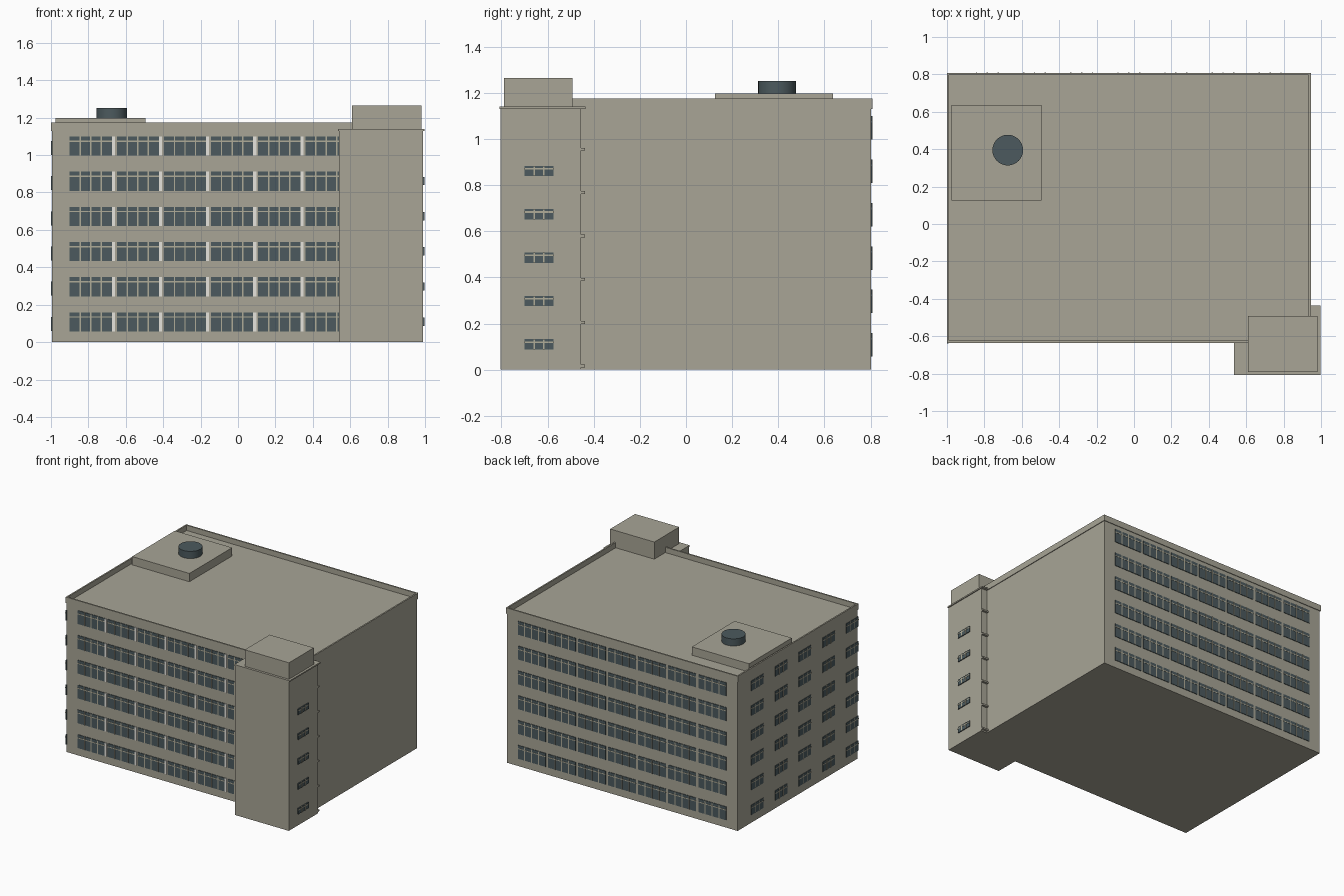
import bpy, bmesh
from mathutils import Matrix, Vector

old = bpy.data.objects.get("Cube")
if old:
    bpy.data.objects.remove(old, do_unlink=True)


def linear(c):
    c /= 255
    return c / 12.92 if c <= 0.04045 else ((c + 0.055) / 1.055) ** 2.4


def material(name, *rgb):
    m = bpy.data.materials.new(name)
    m.use_nodes = True
    col = [linear(c) for c in rgb] + [1]
    m.diffuse_color = col
    m.node_tree.nodes["Principled BSDF"].inputs["Base Color"].default_value = col
    return m


WALL = material("warm_grey_wall", 168, 165, 150)
GLASS = material("dark_slate_glass", 76, 90, 94)
FRAME = material("pale_tan_frame", 176, 172, 152)
WHITE = material("white_panel", 248, 246, 238)


def add_box(bm, x, y, z, mat=0, frame=Matrix()):
    """Box from three (low, high) ranges, placed in a local frame."""
    size = Matrix.Diagonal((x[1] - x[0], y[1] - y[0], z[1] - z[0], 1))
    mid = Matrix.Translation([(r[0] + r[1]) / 2 for r in (x, y, z)])
    out = bmesh.ops.create_cube(bm, size=1, matrix=frame @ mid @ size)
    for f in {f for v in out["verts"] for f in v.link_faces}:
        f.material_index = mat


def finish(name, bm, mats):
    bmesh.ops.recalc_face_normals(bm, faces=bm.faces)
    me = bpy.data.meshes.new(name)
    bm.to_mesh(me)
    bm.free()
    for m in mats:
        me.materials.append(m)
    ob = bpy.data.objects.new(name, me)
    bpy.context.scene.collection.objects.link(ob)
    return ob


def boxes(name, *ranges, mat=WALL):
    bm = bmesh.new()
    for r in ranges:
        add_box(bm, *r)
    return finish(name, bm, [mat])


FLOOR = 0.188            # storey height
ROOF, TOP = 1.135, 1.175  # roof deck and parapet top

# Main block and the parapet band around its roof
boxes("main_block", ((-0.995, 0.94), (-0.63, 0.803), (0, ROOF)))
x0, x1, y0, y1, t = -1, 0.945, -0.635, 0.808, 0.011
band = (ROOF - 0.005, TOP)
boxes("roof_parapet",
      ((x0, x1), (y0, y0 + t), band), ((x0, x1), (y1 - t, y1), band),
      ((x0, x0 + t), (y0 + t, y1 - t), band), ((x1 - t, x1), (y0 + t, y1 - t), band))

# Stair tower with cap, rooftop room and small ledges on its rear
boxes("stair_tower", ((0.54, 0.99), (-0.805, -0.455), (0, 1.13)))
boxes("tower_cap", ((0.535, 0.997), (-0.808, -0.636), (1.13, 1.14)),
      ((0.946, 0.997), (-0.636, -0.435), (1.13, 1.14)))
boxes("tower_roof_room", ((0.61, 0.98), (-0.79, -0.492), (1.13, 1.265)))
boxes("tower_rear_ledges", *[((0.93, 0.99), (-0.46, -0.438), (z, z + 0.012))
                             for z in [0.01 + FLOOR * i for i in range(6)]])

# Rooftop plant base and round vent
boxes("roof_plant_base", ((-0.975, -0.495), (0.125, 0.637), (ROOF - 0.005, 1.198)))
bm = bmesh.new()
bmesh.ops.create_cone(bm, cap_ends=True, segments=32, radius1=0.082, radius2=0.082,
                      depth=0.06, matrix=Matrix.Translation((-0.675, 0.395, 1.222)))
vent = finish("roof_vent", bm, [GLASS])
bpy.context.view_layer.objects.active = vent
vent.select_set(True)
bpy.ops.object.shade_smooth_by_angle()
vent.select_set(False)


def facade(name, origin, along, out, starts, width, z0, height, floors, panes,
           transom, pillar=False):
    """Rows of glazed units with mullions and a transom on one wall."""
    a, o = Vector(along), Vector(out)
    frame = Matrix.Translation(origin) @ Matrix((a, o, (0, 0, 1))).transposed().to_4x4()
    bm = bmesh.new()
    bar = 0.0035
    for i in range(floors):
        lo = z0 + i * FLOOR
        zr = (lo, lo + height)
        for u in starts:
            add_box(bm, (u, u + width), (-0.004, 0.004), zr, 0, frame)
            for k in range(1, panes):
                m = u + width * k / panes
                add_box(bm, (m - bar, m + bar), (0, 0.006), zr, 1, frame)
            tz = lo + height * transom
            add_box(bm, (u, u + width), (0, 0.0055), (tz - bar, tz + bar), 1, frame)
            if pillar:
                e = u + width
                add_box(bm, (e, e + 0.017), (-0.004, 0.006), zr, 2, frame)
    return finish(name, bm, [GLASS, FRAME, WHITE])


# Windows on each wall
bays = [-0.9 + 0.252 * i for i in range(7)]
facade("front_windows", (0, -0.63, 0), (1, 0, 0), (0, -1, 0), bays[:6], 0.225,
       0.057, 0.102, 6, 4, 0.76, pillar=True)
facade("back_windows", (0, 0.803, 0), (1, 0, 0), (0, 1, 0), bays, 0.232,
       0.057, 0.102, 6, 4, 0.76)
facade("right_side_windows", (-0.995, 0, 0), (0, 1, 0), (-1, 0, 0),
       [-0.64 + 0.284 * i for i in range(5)], 0.145, 0.06, 0.075, 6, 3, 0.72)
facade("tower_windows", (0.992, 0, 0), (0, 1, 0), (1, 0, 0), [-0.7],
       0.125, 0.087, 0.045, 5, 3, 0.72)
